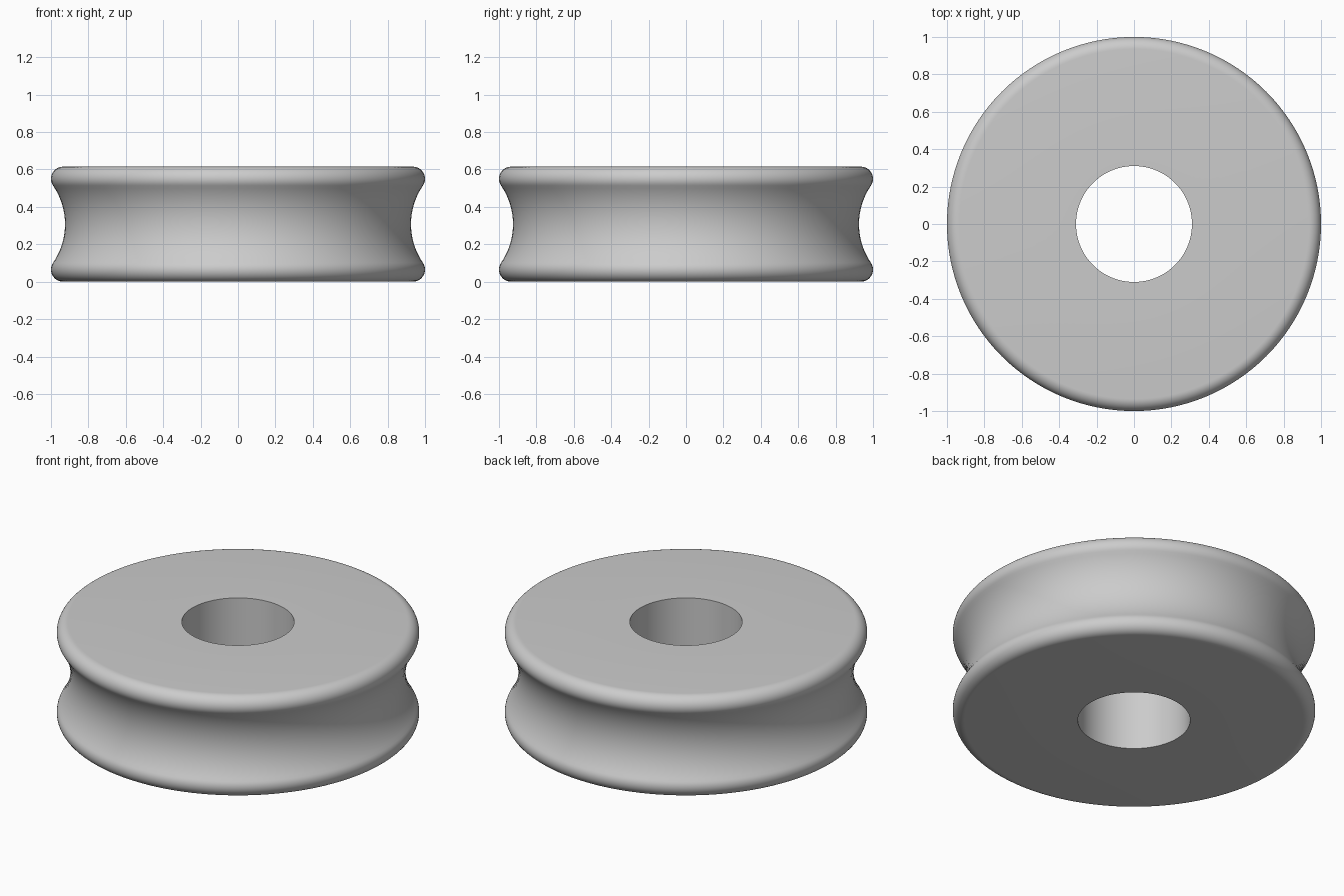
import bpy, bmesh, math
from mathutils import Matrix, Vector

cube = bpy.data.objects.get("Cube")
if cube:
    bpy.data.objects.remove(cube)

HEIGHT, RADIUS, BORE = 0.615, 1.0, 0.31
LIP = 0.065          # rounded rim radius
NECK = 0.925         # radius at the bottom of the groove
SEGMENTS = 128

mat = bpy.data.materials.new("plain grey")
mat.use_nodes = True
grey = (0.6, 0.6, 0.6, 1)
mat.diffuse_color = grey
mat.node_tree.nodes["Principled BSDF"].inputs["Base Color"].default_value = grey


def arc(cx, cz, r, a0, a1, n):
    angles = [a0 + (a1 - a0) * i / n for i in range(n + 1)]
    return [(cx + r * math.cos(a), cz + r * math.sin(a)) for a in angles]


# Groove circle tangent to both rim circles
mid = HEIGHT / 2
lip_x = RADIUS - LIP
dx, dz = NECK - lip_x, mid - LIP
groove = (dx * dx + dz * dz - LIP * LIP) / (2 * (LIP - dx))
tangent = math.atan2(dz, groove + dx)

# Lower half of the cross-section, then its mirror
lower = [(BORE, 0)]
lower += arc(lip_x, LIP, LIP, -math.pi / 2, tangent, 14)
lower += arc(NECK + groove, mid, groove, math.pi + tangent, math.pi, 12)[1:]
profile = lower + [(r, HEIGHT - z) for r, z in reversed(lower[:-1])]

# Grooved wheel with a through bore
bm = bmesh.new()
verts = [bm.verts.new((r, 0, z)) for r, z in profile]
edges = [bm.edges.new((a, b)) for a, b in zip(verts, verts[1:] + verts[:1])]
bmesh.ops.spin(bm, geom=verts + edges, cent=(0, 0, 0), axis=(0, 0, 1),
               angle=2 * math.pi, steps=SEGMENTS, use_merge=True)
bmesh.ops.remove_doubles(bm, verts=bm.verts, dist=0.0001)
bmesh.ops.recalc_face_normals(bm, faces=bm.faces)
mesh = bpy.data.meshes.new("grooved_wheel")
bm.to_mesh(mesh)
bm.free()
mesh.materials.append(mat)
wheel = bpy.data.objects.new("grooved_wheel", mesh)
bpy.context.collection.objects.link(wheel)

# Smooth curves, crisp bore edges
bpy.ops.object.select_all(action='DESELECT')
wheel.select_set(True)
bpy.context.view_layer.objects.active = wheel
bpy.ops.object.shade_smooth_by_angle(angle=math.radians(30))
